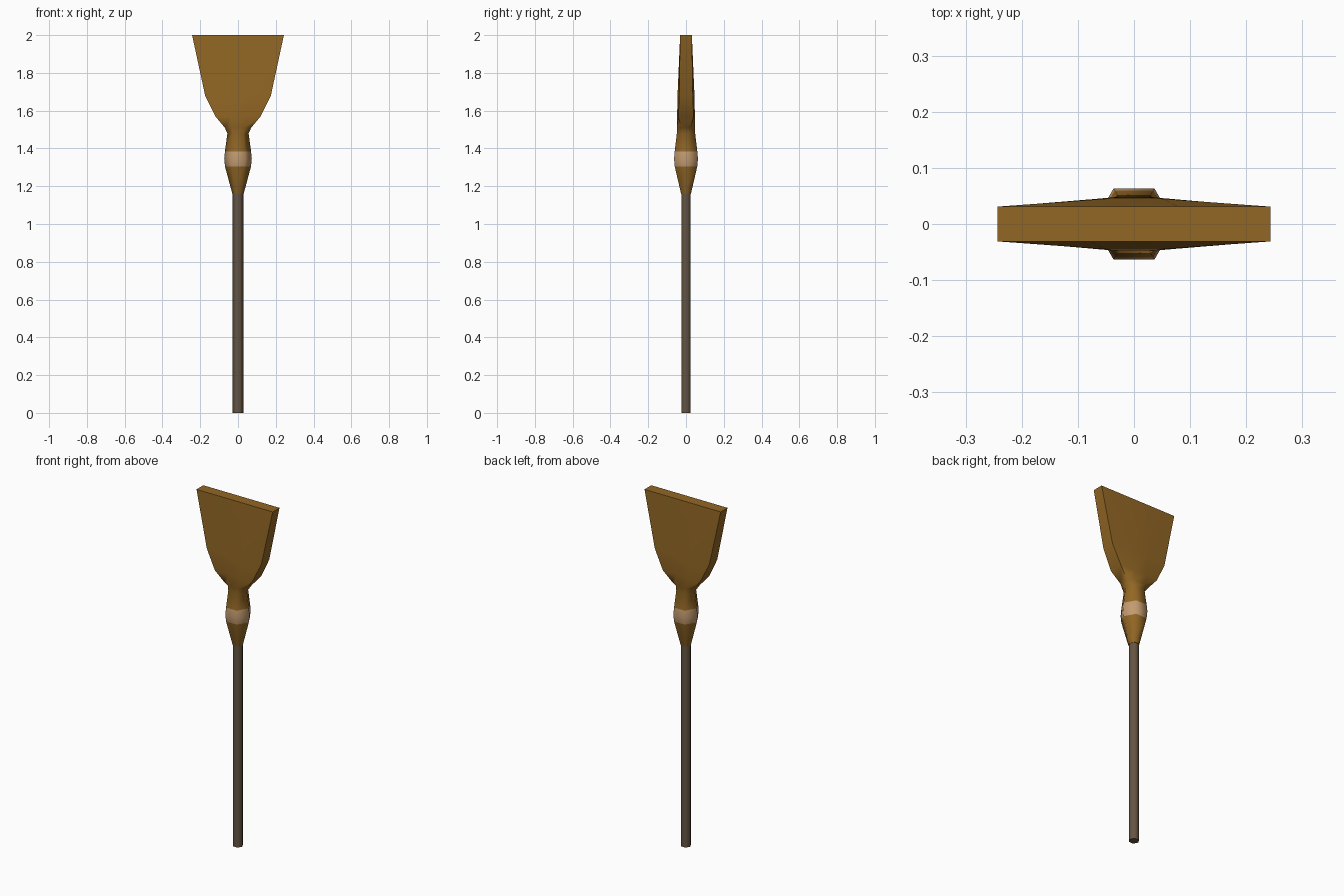
import bpy, bmesh, math

if "Cube" in bpy.data.objects:
    bpy.data.objects.remove(bpy.data.objects["Cube"])


def material(name, rgb):
    m = bpy.data.materials.new(name)
    m.diffuse_color = (*rgb, 1)
    m.use_nodes = True
    m.node_tree.nodes["Principled BSDF"].inputs["Base Color"].default_value = m.diffuse_color
    return m


STRAW = material("straw", (0.29, 0.135, 0.018))
TWINE = material("twine", (0.55, 0.33, 0.16))
WOOD = material("dark wood", (0.13, 0.09, 0.055))


def loft(name, rings, mats, rule=lambda z: 0):
    """Skin a stack of equal-sized rings and cap both ends."""
    bm = bmesh.new()
    loops = [[bm.verts.new(p) for p in ring] for ring in rings]
    n = len(loops[0])
    for a, b in zip(loops, loops[1:]):
        for i in range(n):
            j = (i + 1) % n
            bm.faces.new((a[i], a[j], b[j], b[i]))
    bm.faces.new(loops[0][::-1])
    bm.faces.new(loops[-1])
    bmesh.ops.remove_doubles(bm, verts=bm.verts, dist=1e-5)
    for f in bm.faces:
        f.material_index = rule(f.calc_center_median().z)
    bmesh.ops.recalc_face_normals(bm, faces=bm.faces)
    me = bpy.data.meshes.new(name)
    bm.to_mesh(me)
    bm.free()
    for m in mats:
        me.materials.append(m)
    ob = bpy.data.objects.new(name, me)
    bpy.context.collection.objects.link(ob)
    bpy.ops.object.select_all(action='DESELECT')
    ob.select_set(True)
    bpy.context.view_layer.objects.active = ob
    bpy.ops.object.shade_smooth_by_angle(angle=math.radians(65))
    return ob


def section(z, w, s, m, d):
    """Flattened section: side half width w and depth s, middle half width m and depth d."""
    return [(w, -s, z), (w, s, z), (m, d, z), (-m, d, z),
            (-w, s, z), (-w, -s, z), (-m, -d, z), (m, -d, z)]


def hexagon(z, r):
    return section(z, r, 0, r / 2, r * math.sqrt(3) / 2)


# Six-sided handle
loft("handle", [hexagon(0, 0.028), hexagon(1.2, 0.028)], [WOOD])

# Bristle head: hexagonal binding opening into a flat fan, with a twine band
head = [hexagon(z, r) for z, r in
        ((1.16, 0.030), (1.19, 0.038), (1.305, 0.069), (1.345, 0.073),
         (1.385, 0.069), (1.48, 0.056))]
head += [section(*p) for p in
         ((1.51, 0.070, 0.026, 0.032, 0.048),
          (1.57, 0.120, 0.040, 0.040, 0.047),
          (1.68, 0.174, 0.036, 0.050, 0.045),
          (2.00, 0.243, 0.031, 0.080, 0.031))]
loft("bristle_head", head, [STRAW, TWINE],
     lambda z: 1 if 1.306 < z < 1.384 else 0)
